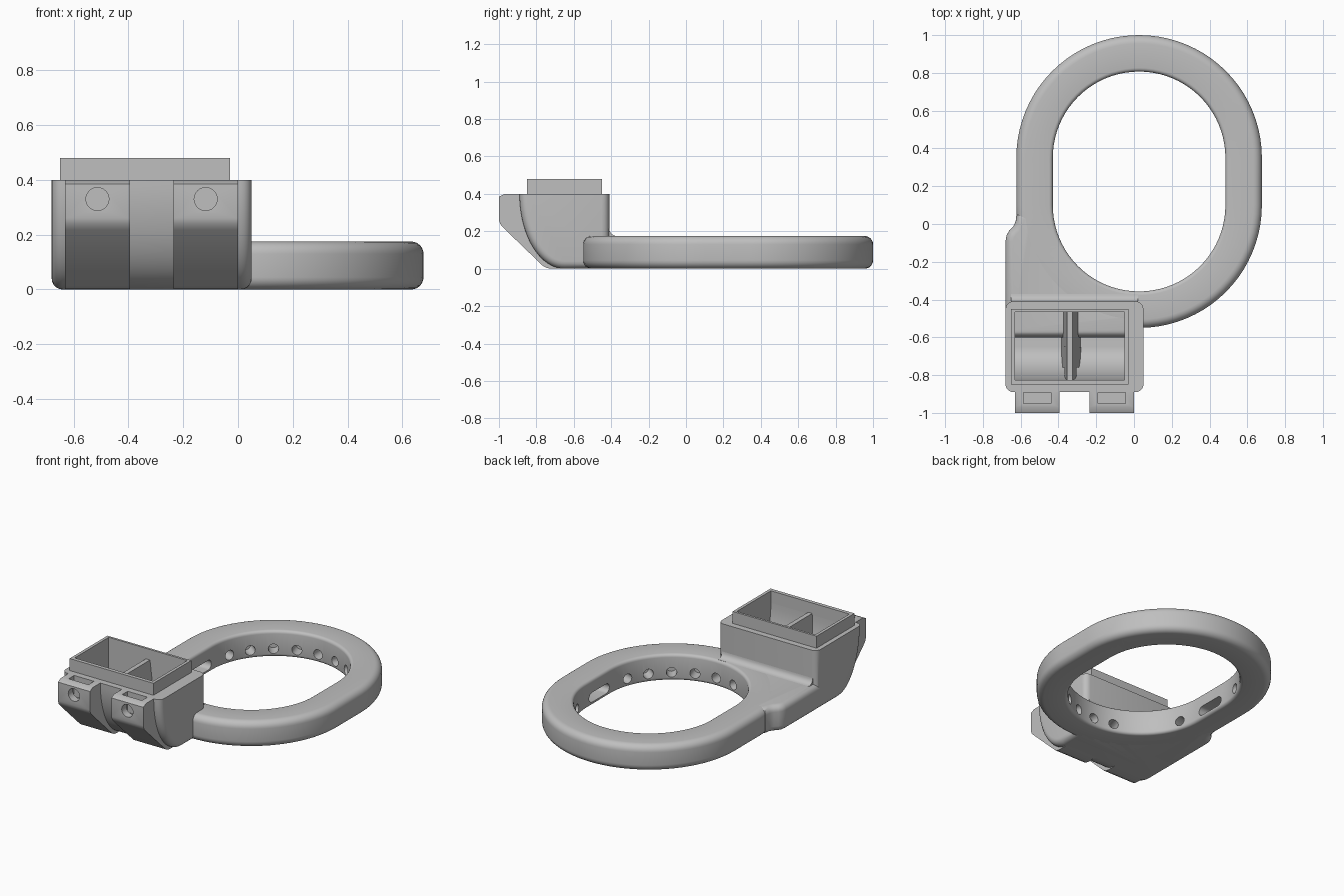
import bpy, bmesh
from math import sin, cos, pi, radians
from mathutils import Matrix

if "Cube" in bpy.data.objects:
    bpy.data.objects.remove(bpy.data.objects["Cube"])

GREY = (0.52, 0.52, 0.52, 1)
mat = bpy.data.materials.new("plain_grey")
mat.use_nodes = True
mat.diffuse_color = GREY
mat.node_tree.nodes["Principled BSDF"].inputs["Base Color"].default_value = GREY

CX, Y_BACK, Y_FRONT = 0.027, 0.35, 0.10   # ring arc centres
R_IN, R_OUT, H = 0.457, 0.65, 0.175


def make(name, bm):
    bmesh.ops.recalc_face_normals(bm, faces=bm.faces)
    me = bpy.data.meshes.new(name)
    bm.to_mesh(me)
    bm.free()
    me.materials.append(mat)
    ob = bpy.data.objects.new(name, me)
    bpy.context.collection.objects.link(ob)
    return ob


def prism(name, pts, a, b, axis, bevel=0, keep=None):
    """Extrude a 2D outline along an axis and round the rims chosen by keep."""
    place = {"x": lambda t, u, v: (t, u, v),
             "y": lambda t, u, v: (u, t, v),
             "z": lambda t, u, v: (u, v, t)}[axis]
    bm = bmesh.new()
    lo = [bm.verts.new(place(a, u, v)) for u, v in pts]
    hi = [bm.verts.new(place(b, u, v)) for u, v in pts]
    caps = [bm.faces.new(lo), bm.faces.new(hi)]
    n = len(pts)
    for i in range(n):
        j = (i + 1) % n
        bm.faces.new((lo[i], lo[j], hi[j], hi[i]))
    bmesh.ops.recalc_face_normals(bm, faces=bm.faces)
    if bevel:
        edges = [e for f in caps for e in f.edges if keep is None or keep(e)]
        bmesh.ops.bevel(bm, geom=edges, offset=bevel, segments=5, profile=0.5,
                        affect="EDGES", clamp_overlap=False)
    return make(name, bm)


def box(name, x, y, z):
    return prism(name, [(x[0], y[0]), (x[1], y[0]), (x[1], y[1]), (x[0], y[1])],
                 z[0], z[1], "z")


def cut(ob, *cutters):
    for c in cutters:
        m = ob.modifiers.new("cut", "BOOLEAN")
        m.operation, m.solver, m.object = "DIFFERENCE", "EXACT", c
        bpy.context.view_layer.objects.active = ob
        bpy.ops.object.modifier_apply(modifier=m.name)
        bpy.data.objects.remove(c)


def smooth(ob):
    bpy.ops.object.select_all(action="DESELECT")
    ob.select_set(True)
    bpy.context.view_layer.objects.active = ob
    bpy.ops.object.shade_smooth_by_angle(angle=radians(32))


def arc(cx, cy, rx, ry, a0, a1, n):
    steps = [radians(a0 + (a1 - a0) * i / n) for i in range(n + 1)]
    return [(cx + rx * cos(t), cy + ry * sin(t)) for t in steps]


def cylinders(name, places, r, length):
    bm = bmesh.new()
    for m in places:
        bmesh.ops.create_cone(bm, cap_ends=True, segments=24, radius1=r,
                              radius2=r, depth=length, matrix=m)
    return make(name, bm)


# Oval ring: rounded section swept round a stadium path
f, g = 0.045, 0.02
section = (arc(R_IN + g, g, g, g, 180, 270, 4) + arc(R_OUT - f, f, f, f, -90, 0, 6)
           + arc(R_OUT - f, H - f, f, f, 0, 90, 6) + arc(R_IN + g, H - g, g, g, 90, 180, 4))
path = [(radians(180 * i / 40), Y_BACK) for i in range(41)]
path += [(t + pi, Y_FRONT) for t, _ in path]
bm = bmesh.new()
rows = [[bm.verts.new((CX + r * cos(t), yc + r * sin(t), z)) for r, z in section]
        for t, yc in path]
for i, row in enumerate(rows):
    nxt = rows[(i + 1) % len(rows)]
    for k in range(len(section)):
        q = (k + 1) % len(section)
        bm.faces.new((row[k], row[q], nxt[q], nxt[k]))
ring = make("oval_ring", bm)

# Outlet holes and side slots in the inner wall
outlets = [(a, Y_BACK) for a in range(18, 163, 18)]
outlets += [(-a, Y_FRONT) for a in (18, 36, 54, 72, 90, 108, 162)]
places = []
for a, yc in outlets:
    t = radians(a)
    places.append(Matrix.Translation((CX + 0.48 * cos(t), yc + 0.48 * sin(t), 0.055))
                  @ Matrix.Rotation(t, 4, "Z") @ Matrix.Rotation(pi / 2, 4, "Y"))
slot = arc(0.30, 0.055, 0.032, 0.032, -90, 90, 10) + arc(0.15, 0.055, 0.032, 0.032, 90, 270, 10)
cut(ring, cylinders("outlet_cutter", places, 0.032, 0.12),
    prism("slot_cutter", slot, CX - 0.54, CX + 0.54, "x"))

# Web joining the ring to the duct block
outline = [(-0.68, -0.6), (-0.68, -0.09), (-0.675, -0.06), (-0.66, -0.035),
           (-0.64, -0.015), (-0.627, 0.01), (-0.622, 0.05)]
outline += arc(CX, Y_FRONT, 0.55, 0.55, 180, 272, 24) + [(0.04, -0.6)]
web = prism("joining_web", outline, 0, H, "z", 0.04)

# Duct block with curved front and open cavity
TOP = 0.40
profile = arc(-0.65, TOP, 0.24, TOP, 180, 270, 20) + [(-0.41, 0), (-0.41, TOP)]
block = prism("duct_block", profile, -0.68, 0.05, "x", 0.04,
              lambda e: min(v.co.z for v in e.verts) < TOP - 0.001)
cavity = ([(-0.825, 0.5)] + arc(-0.65, TOP, 0.175, 0.34, 180, 270, 16)
          + [(-0.465, 0.06), (-0.465, 0.5)])
cut(block, prism("cavity_cutter", cavity, -0.63, -0.05, "x"))

# Fillet behind the block
fillet = [(-0.43, 0.12), (-0.43, 0.215)] + arc(-0.37, 0.215, 0.04, 0.04, 180, 270, 6) + [(-0.37, 0.12)]
back_fillet = prism("back_fillet", fillet, -0.65, 0.02, "x")

# Raised collar round the opening
collar = box("collar", (-0.65, -0.03), (-0.85, -0.45), (TOP - 0.02, 0.48))
cut(collar, box("collar_cutter", (-0.63, -0.05), (-0.825, -0.465), (0.3, 0.6)))

# Tapered divider inside the duct
divider = prism("duct_divider", [(-0.385, 0.04), (-0.28, 0.04), (-0.325, 0.41), (-0.355, 0.41)],
                -0.65, -0.455, "y")
front_divider = prism("front_divider", [(-0.367, 0.25), (-0.305, 0.25), (-0.325, 0.41), (-0.355, 0.41)],
                      -0.835, -0.65, "y")
lower_divider = prism("lower_divider", [(-0.385, 0.05), (-0.28, 0.05), (-0.305, 0.25), (-0.367, 0.25)],
                      -0.76, -0.65, "y")

# Mounting tabs with a nut pocket and a screw hole
tab_profile = [(-0.97, TOP), (-1, 0.385), (-1, 0.26), (-0.993, 0.238), (-0.975, 0.217),
               (-0.765, 0.015), (-0.745, 0.004), (-0.72, 0), (-0.65, 0)]
tab_profile += arc(-0.65, TOP, 0.205, 0.37, 270, 180, 12)
tabs = []
for side, x in (("right", -0.513), ("left", -0.118)):
    tab = prism(side + "_mounting_tab", tab_profile, x - 0.118, x + 0.118, "x")
    hole = Matrix.Translation((x, -0.98, 0.33)) @ Matrix.Rotation(pi / 2, 4, "X")
    cut(tab, box("pocket_cutter", (x - 0.073, x + 0.073), (-0.95, -0.892), (0.26, 0.5)),
        cylinders("screw_cutter", [hole], 0.042, 0.16))
    tabs.append(tab)

for ob in [ring, web, block, back_fillet, *tabs]:
    smooth(ob)
